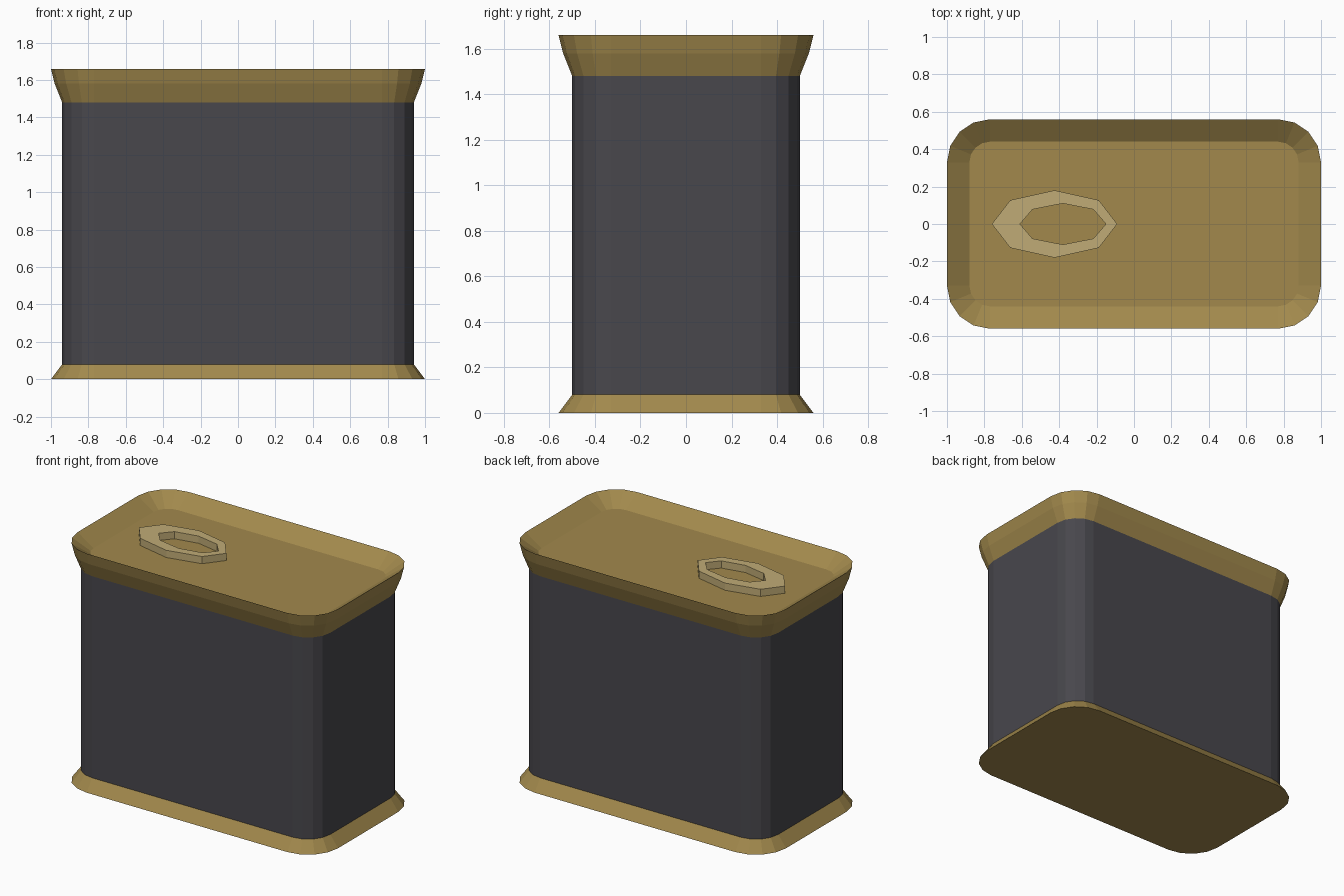
import bpy
import bmesh
from math import cos, sin, pi

old = bpy.data.objects.get("Cube")
if old:
    bpy.data.objects.remove(old, do_unlink=True)


def material(name, colour):
    mat = bpy.data.materials.new(name)
    mat.use_nodes = True
    rgba = (*colour, 1.0)
    mat.diffuse_color = rgba
    mat.node_tree.nodes["Principled BSDF"].inputs["Base Color"].default_value = rgba
    return mat


gold = material("gold metal", (0.36, 0.25, 0.073))
dark = material("charcoal label", (0.065, 0.063, 0.073))
pale = material("pale brass", (0.53, 0.41, 0.18))

CORNER_X, CORNER_Y = 0.77, 0.33   # centres of the corner arcs
STEPS = 4                         # facets per corner


def rounded_ring(radius, z):
    points = []
    for k, (sx, sy) in enumerate(((1, 1), (-1, 1), (-1, -1), (1, -1))):
        for i in range(STEPS + 1):
            a = (k + i / STEPS) * pi / 2
            points.append((sx * CORNER_X + radius * cos(a),
                           sy * CORNER_Y + radius * sin(a), z))
    return points


def oval_ring(centre, rx, ry, z, sides=8):
    return [(centre + rx * cos(2 * pi * i / sides),
             ry * sin(2 * pi * i / sides), z) for i in range(sides)]


def loft(name, rings, mat, cap_first=False, cap_last=False, closed=False):
    bm = bmesh.new()
    loops = [[bm.verts.new(p) for p in ring] for ring in rings]
    pairs = list(zip(loops, loops[1:]))
    if closed:
        pairs.append((loops[-1], loops[0]))
    for low, high in pairs:
        n = len(low)
        for i in range(n):
            j = (i + 1) % n
            bm.faces.new((low[i], low[j], high[j], high[i]))
    if cap_first:
        bm.faces.new(loops[0][::-1])
    if cap_last:
        bm.faces.new(loops[-1])
    mesh = bpy.data.meshes.new(name)
    bm.to_mesh(mesh)
    bm.free()
    mesh.materials.append(mat)
    obj = bpy.data.objects.new(name, mesh)
    bpy.context.collection.objects.link(obj)
    return obj


# Flared foot with a flat underside
loft("base_rim", [rounded_ring(0.23, 0), rounded_ring(0.17, 0.08)],
     gold, cap_first=True)

# Straight can wall
loft("can_body", [rounded_ring(0.17, 0.08), rounded_ring(0.17, 1.48)], dark)

# Flared lid, sloping inward to the recessed floor
loft("lid", [rounded_ring(0.17, 1.48), rounded_ring(0.21, 1.58),
             rounded_ring(0.23, 1.66), rounded_ring(0.11, 1.58)],
     gold, cap_last=True)

# Off-centre ring pull lying on the lid
OUTER = (-0.425, 0.335, 0.18)
INNER = (-0.38, 0.23, 0.11)
loft("pull_tab", [oval_ring(*OUTER, 1.58), oval_ring(*OUTER, 1.63),
                  oval_ring(*INNER, 1.63), oval_ring(*INNER, 1.58)],
     pale, closed=True)
